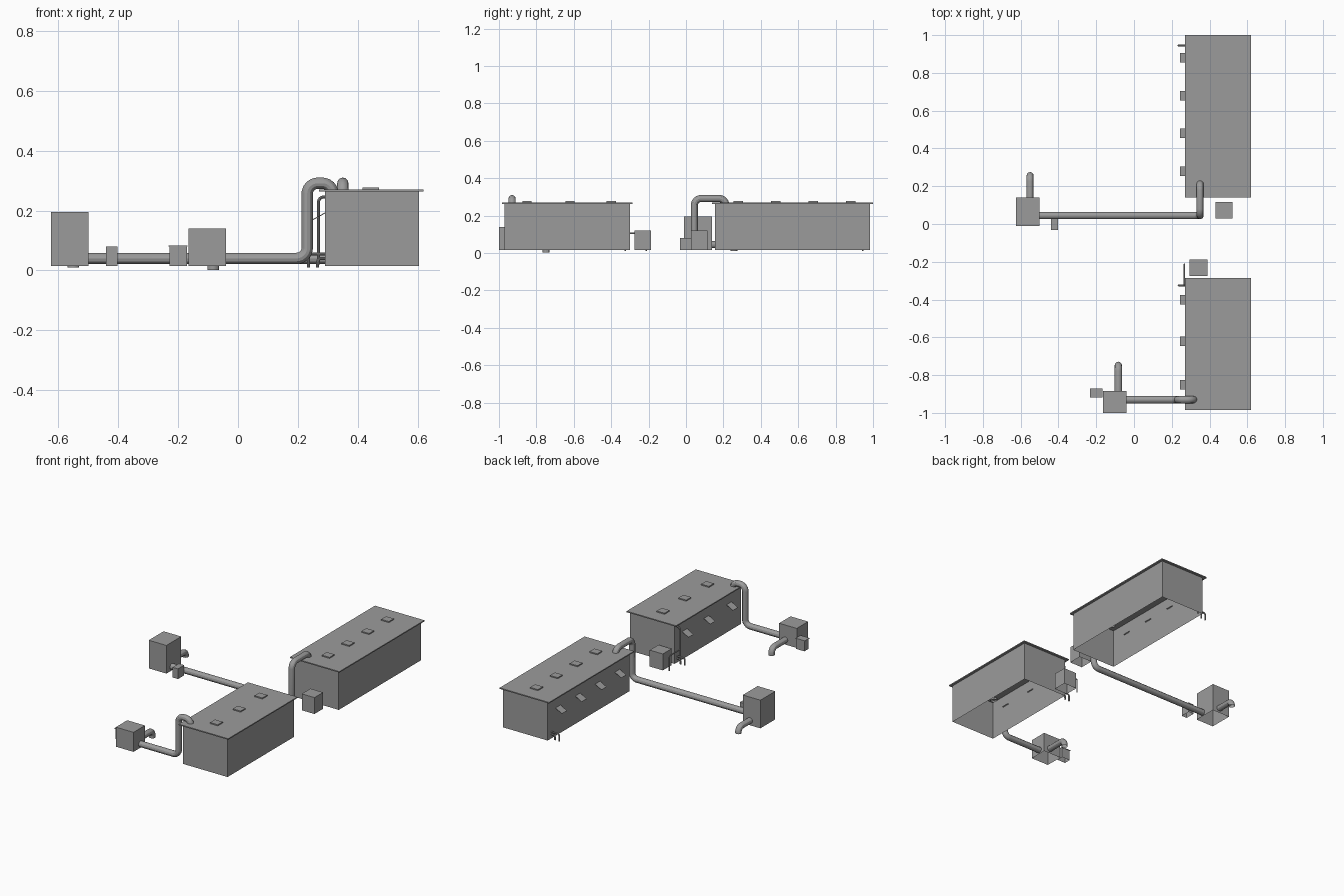
import bpy, bmesh
from mathutils import Vector, Matrix

cube = bpy.data.objects.get("Cube")
if cube:
    bpy.data.objects.remove(cube)

grey = bpy.data.materials.new("plain grey")
grey.use_nodes = True
grey.diffuse_color = (0.33, 0.33, 0.33, 1)
grey.node_tree.nodes["Principled BSDF"].inputs["Base Color"].default_value = (0.33, 0.33, 0.33, 1)


def box(name, x, y, z, open_bottom=False, tilt=0.0):
    """Axis-aligned box from ranges, optionally without a floor or tilted about y."""
    bm = bmesh.new()
    bmesh.ops.create_cube(bm, size=1)
    size = [b - a for a, b in (x, y, z)]
    bmesh.ops.scale(bm, vec=size, verts=bm.verts)
    if open_bottom:
        floor = [f for f in bm.faces if f.normal.z < -0.9]
        bmesh.ops.delete(bm, geom=floor, context='FACES_ONLY')
    bmesh.ops.rotate(bm, cent=(0, 0, 0), matrix=Matrix.Rotation(tilt, 3, 'Y'), verts=bm.verts)
    mesh = bpy.data.meshes.new(name)
    bm.to_mesh(mesh)
    bm.free()
    mesh.materials.append(grey)
    obj = bpy.data.objects.new(name, mesh)
    obj.location = [(a + b) / 2 for a, b in (x, y, z)]
    bpy.context.collection.objects.link(obj)
    return obj


def pipe(name, points, radius, bend, sides=4):
    """Round pipe through the points, with each inner corner rounded."""
    pts = [Vector(p) for p in points]
    path = [pts[0]]
    for prev, corner, after in zip(pts, pts[1:], pts[2:]):
        start = corner + (prev - corner).normalized() * bend
        end = corner + (after - corner).normalized() * bend
        centre = start + end - corner
        for i in range(7):
            arm = start.lerp(end, i / 6) - centre
            path.append(centre + arm.normalized() * bend)
    path.append(pts[-1])
    curve = bpy.data.curves.new(name, 'CURVE')
    curve.dimensions = '3D'
    curve.bevel_depth = radius
    curve.bevel_resolution = sides
    spline = curve.splines.new('POLY')
    spline.points.add(len(path) - 1)
    for p, co in zip(spline.points, path):
        p.co = (*co, 1)
    curve.materials.append(grey)
    obj = bpy.data.objects.new(name, curve)
    bpy.context.collection.objects.link(obj)
    bpy.ops.object.select_all(action='DESELECT')
    obj.select_set(True)
    bpy.context.view_layer.objects.active = obj
    bpy.ops.object.convert(target='MESH')
    bpy.ops.object.shade_smooth_by_angle()


BASE = 0.015
WALL, ROOF = 0.263, 0.27


def hall(name, y0, y1, bays):
    """Long building with overhanging roof, roof hatches and side awnings."""
    box(name + "_walls", (0.29, 0.605), (y0, y1), (BASE, WALL), True)
    box(name + "_roof", (0.27, 0.62), (y0 - 0.015, y1 + 0.015), (WALL, ROOF))
    for i, y in enumerate(bays, 1):
        box(f"{name}_hatch_{i}", (0.415, 0.47), (y - 0.025, y + 0.025), (ROOF, 0.277))
        box(f"{name}_awning_{i}", (0.242, 0.298), (y - 0.025, y + 0.025), (0.179, 0.182), tilt=-0.5)


hall("front_hall", -0.97, -0.30, (-0.85, -0.62, -0.40))
hall("rear_hall", 0.155, 0.985, (0.28, 0.48, 0.68, 0.88))

# Fan housings and smaller cabinets
box("rear_fan_housing", (-0.625, -0.5), (-0.01, 0.14), (BASE, 0.195), True)
box("front_fan_housing", (-0.165, -0.04), (-1.0, -0.885), (BASE, 0.14), True)
box("rear_motor_box", (-0.44, -0.402), (-0.033, 0.03), (BASE, 0.08), True)
box("front_motor_box", (-0.228, -0.17), (-0.915, -0.872), (BASE, 0.08), True)
box("front_motor_lid", (-0.232, -0.168), (-0.918, -0.87), (0.08, 0.084))
box("front_hall_cabinet", (0.295, 0.388), (-0.275, -0.187), (BASE, 0.12), True)
box("rear_hall_cabinet", (0.432, 0.522), (0.028, 0.116), (BASE, 0.12), True)

# Main ducts from the fans up and over onto the roofs
R = 0.019
pipe("rear_duct", [(-0.5, 0.045, 0.04), (0.35, 0.045, 0.04), (0.35, 0.045, 0.291),
                   (0.35, 0.213, 0.291), (0.35, 0.213, 0.25)], R, 0.035)
pipe("front_duct", [(-0.04, -0.93, 0.04), (0.231, -0.93, 0.04), (0.231, -0.93, 0.291),
                    (0.317, -0.93, 0.291), (0.317, -0.93, 0.25)], R, 0.035)

# Curved outlets behind the fans
pipe("rear_outlet", [(-0.55, 0.14, 0.045), (-0.55, 0.256, 0.045), (-0.55, 0.256, 0.01)], R, 0.03)
pipe("front_outlet", [(-0.083, -0.885, 0.045), (-0.083, -0.748, 0.045), (-0.083, -0.748, 0.002)], R, 0.03)

# Thin service pipes at the back corners of the side wall
T = 0.005
for name, y in (("front_hall", -0.325), ("rear_hall", 0.945)):
    pipe(name + "_tap_pipe", [(0.292, y, 0.055), (0.236, y, 0.055), (0.236, y, 0.01)], T, 0.012, 2)
    pipe(name + "_drain_pipe", [(0.292, y, 0.04), (0.266, y, 0.04), (0.266, y, 0.01)], T, 0.012, 2)
pipe("supply_riser", [(0.292, -0.325, 0.245), (0.269, -0.325, 0.245), (0.269, -0.325, 0.02)], T, 0.016, 2)
pipe("supply_branch", [(0.267, -0.325, 0.105), (0.267, -0.213, 0.105), (0.267, -0.213, 0.01)], 0.004, 0.012, 2)
